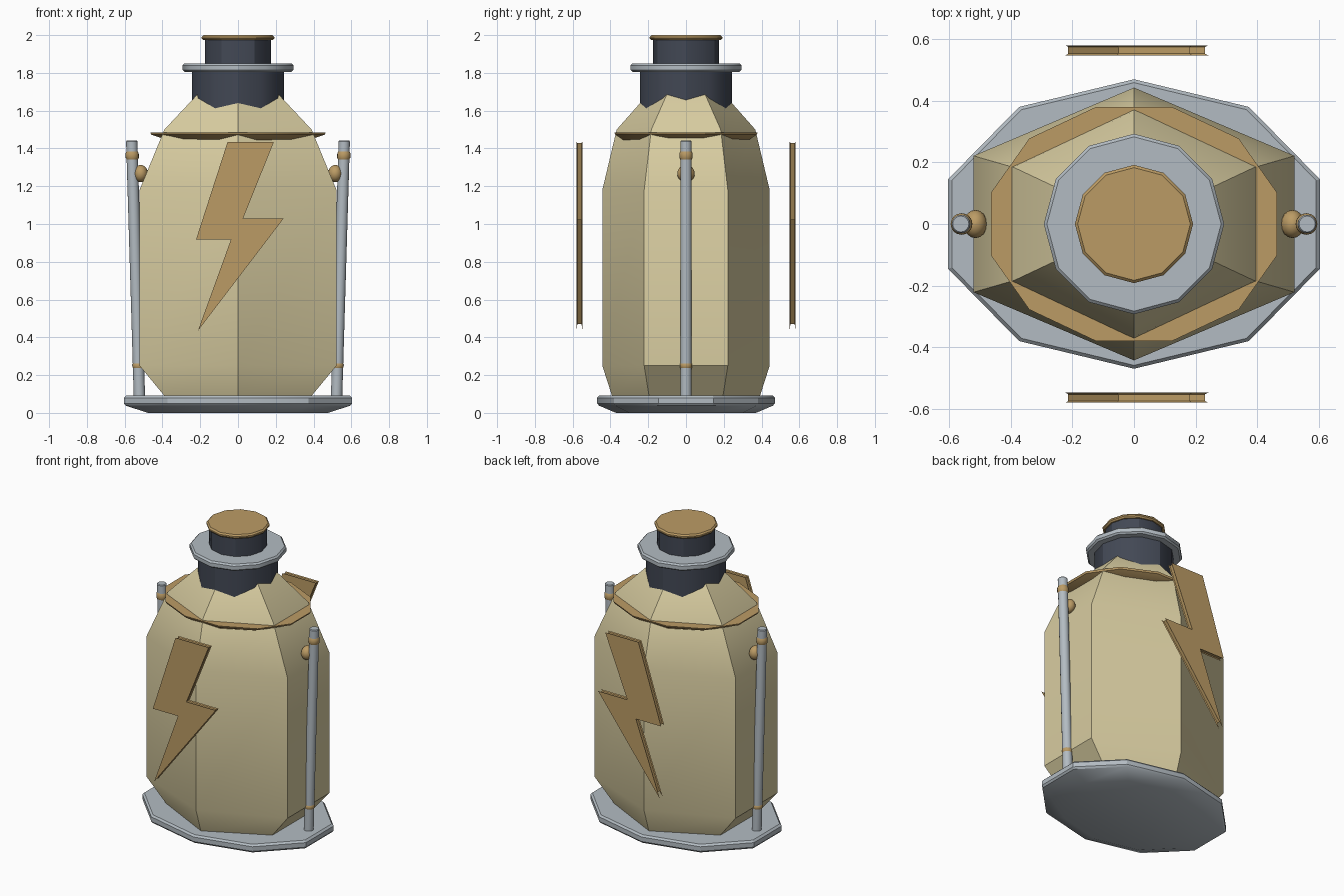
import bpy
from math import cos, sin, pi, radians
from mathutils import Vector

if "Cube" in bpy.data.objects:
    bpy.data.objects.remove(bpy.data.objects["Cube"])


def material(name, rgb):
    m = bpy.data.materials.new(name)
    m.diffuse_color = (*rgb, 1)
    m.use_nodes = True
    m.node_tree.nodes["Principled BSDF"].inputs["Base Color"].default_value = m.diffuse_color
    return m


CREAM = material("cream", (0.68, 0.60, 0.35))
BRASS = material("brass", (0.50, 0.33, 0.13))
DARK = material("dark_slate", (0.055, 0.065, 0.09))
STEEL = material("pale_steel", (0.45, 0.50, 0.54))


def skin(name, loops, mat):
    """Bridge equal-length vertex loops and close both ends."""
    n = len(loops[0])
    faces = [(k * n + i, k * n + (i + 1) % n, (k + 1) * n + (i + 1) % n, (k + 1) * n + i)
             for k in range(len(loops) - 1) for i in range(n)]
    faces += [tuple(reversed(range(n))), tuple(range((len(loops) - 1) * n, len(loops) * n))]
    me = bpy.data.meshes.new(name)
    me.from_pydata([p for loop in loops for p in loop], [], faces)
    me.materials.append(mat)
    ob = bpy.data.objects.new(name, me)
    bpy.context.collection.objects.link(ob)
    bpy.ops.object.select_all(action='DESELECT')
    ob.select_set(True)
    bpy.context.view_layer.objects.active = ob
    bpy.ops.object.shade_smooth_by_angle(angle=radians(30))
    return ob


def loft(name, sides, phase, rings, mat, cx=lambda z: 0):
    """Stack elliptical polygon rings (rx, ry, z)."""
    a = [radians(phase) + 2 * pi * i / sides for i in range(sides)]
    return skin(name, [[(cx(z) + rx * cos(t), ry * sin(t), z) for t in a]
                       for rx, ry, z in rings], mat)


def disc(name, r, z0, z1, b, mat):
    loft(name, 12, 0, [(r - b, r - b, z0), (r, r, z0 + b),
                       (r, r, z1 - b), (r - b, r - b, z1)], mat)


# base plate
loft("base_plate", 10, 18, [(0.50, 0.37, 0), (0.625, 0.46, 0.038), (0.635, 0.47, 0.05),
                            (0.635, 0.47, 0.08), (0.622, 0.459, 0.092)], STEEL)

# six-sided body with tapered shoulder
loft("body", 6, 30, [(0.445, 0.39, 0.085), (0.602, 0.443, 0.25), (0.602, 0.443, 1.18),
                     (0.45, 0.367, 1.50), (0.19, 0.155, 1.74)], CREAM)

# shoulder band
loft("shoulder_band", 12, 15, [(0.39, 0.345, 1.445), (0.475, 0.388, 1.473),
                               (0.481, 0.393, 1.485)], BRASS)

# neck, collar and cap
disc("lower_neck", 0.243, 1.60, 1.82, 0.004, DARK)
disc("collar", 0.293, 1.805, 1.85, 0.01, STEEL)
disc("upper_neck", 0.175, 1.84, 1.985, 0.004, DARK)
disc("cap", 0.192, 1.973, 2.0, 0.009, BRASS)

# side rods with clips and knobs
for s, side in ((-1, "left"), (1, "right")):
    lean = lambda z, s=s: s * (0.522 + (z - 0.09) * 0.03)
    loft(side + "_rod", 16, 0, [(0.03, 0.03, 0.085), (0.03, 0.03, 1.437),
                                (0.026, 0.026, 1.442)], STEEL, lean)
    for nm, z, r, h in (("upper", 1.363, 0.035, 0.023), ("lower", 0.25, 0.033, 0.014)):
        loft(f"{side}_{nm}_clip", 16, 0,
             [(0.029, 0.029, z - h), (r, r, z - h / 2), (r, r, z + h / 2),
              (0.029, 0.029, z + h)], BRASS, lean)
    loft(side + "_knob", 16, 0,
         [(0.038 * sin(t), 0.046 * sin(t), 1.267 - 0.046 * cos(t))
          for t in [pi * (k + 0.15) / 10.3 for k in range(11)]],
         BRASS, lambda z, s=s: s * 0.515)

# floating zigzag plates, front and back, with a slightly grooved rim
zigzag = [Vector(p) for p in ((-0.055, 1.435), (-0.222, 0.918), (-0.037, 0.918), (-0.212, 0.435),
                              (0.242, 1.03), (0.027, 1.03), (0.19, 1.435))]


def inset(pts, d):
    out = []
    for i, p in enumerate(pts):
        e0 = (p - pts[i - 1]).normalized()
        e1 = (pts[(i + 1) % len(pts)] - p).normalized()
        n0, n1 = Vector((-e0.y, e0.x)), Vector((-e1.y, e1.x))
        out.append(p + (n0 + n1) * d / (1 + n0.dot(n1)))
    return out


inner = inset(zigzag, 0.006)
for nm, y in (("front", -0.564), ("back", 0.564)):
    skin(nm + "_zigzag_plate",
         [[(p.x, y + dy, p.y) for p in pts] for dy, pts in
          ((0.016, zigzag), (0.011, inner), (-0.011, inner), (-0.016, zigzag))], BRASS)
